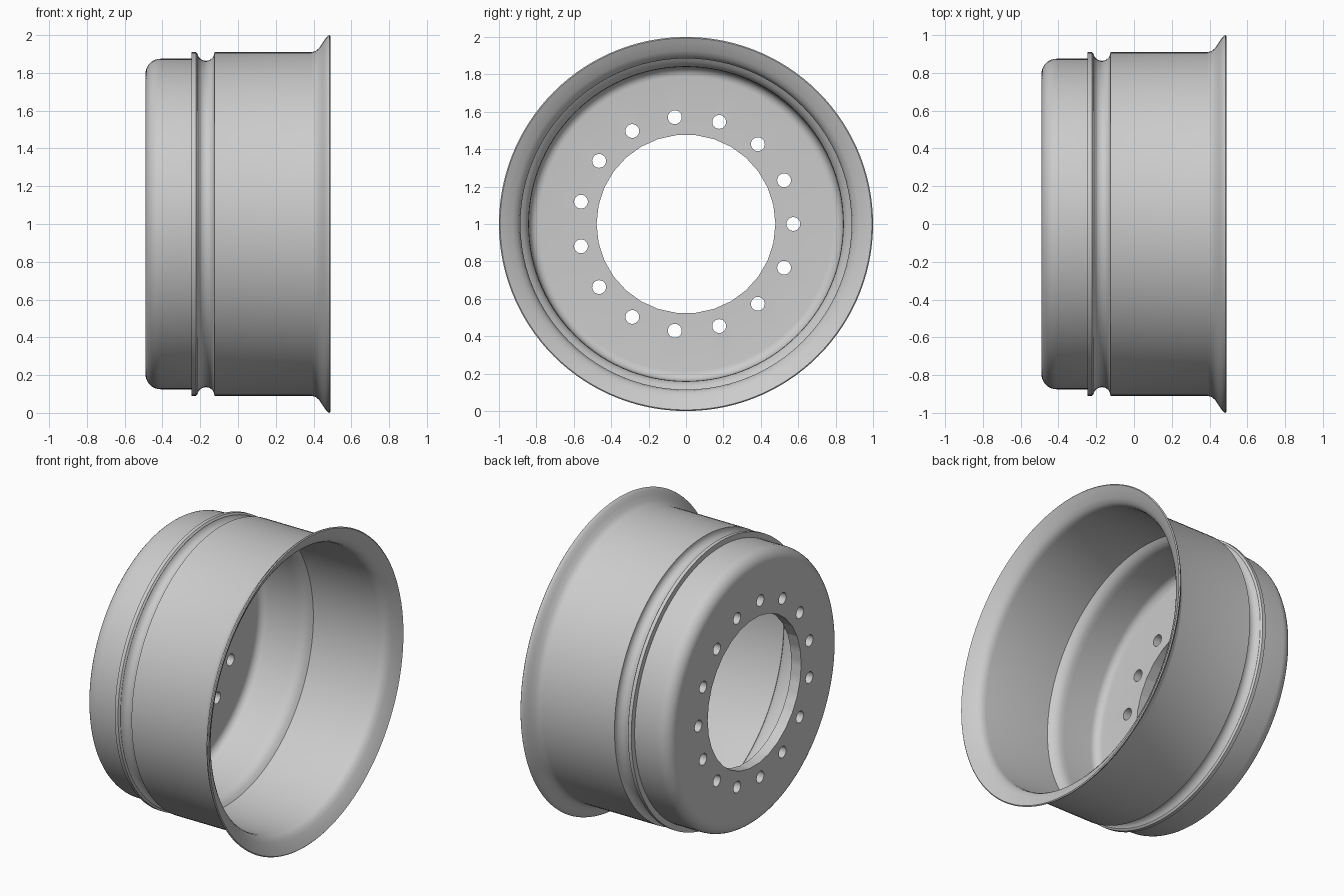
import bpy, math
from mathutils import Matrix

if "Cube" in bpy.data.objects:
    bpy.data.objects.remove(bpy.data.objects["Cube"])

SEGS, HOLES, AXIS_Z = 120, 15, 1.0

steel = bpy.data.materials.new("plain grey steel")
steel.diffuse_color = (0.6, 0.6, 0.6, 1)
steel.use_nodes = True
steel.node_tree.nodes["Principled BSDF"].inputs["Base Color"].default_value = steel.diffuse_color


def arc(cx, cr, rad, a0, a1, n):
    """Points (x, radius) along an arc of the cross-section."""
    return [(cx + rad * math.cos(math.radians(a0 + (a1 - a0) * i / n)),
             cr + rad * math.sin(math.radians(a0 + (a1 - a0) * i / n))) for i in range(n + 1)]


def lathe(name, profile, segs):
    """Revolve a closed (x, radius) cross-section about the wheel axis."""
    n = len(profile)
    verts, faces = [], []
    for s in range(segs):
        a = 2 * math.pi * s / segs
        verts += [(x, r * math.cos(a), AXIS_Z + r * math.sin(a)) for x, r in profile]
        t = (s + 1) % segs
        for i in range(n):
            j = (i + 1) % n
            faces.append((s * n + i, s * n + j, t * n + j, t * n + i))
    mesh = bpy.data.meshes.new(name)
    mesh.from_pydata(verts, [], faces)
    obj = bpy.data.objects.new(name, mesh)
    bpy.context.collection.objects.link(obj)
    bpy.context.view_layer.objects.active = obj
    obj.select_set(True)
    bpy.ops.object.mode_set(mode='EDIT')
    bpy.ops.mesh.select_all(action='SELECT')
    bpy.ops.mesh.normals_make_consistent(inside=False)
    bpy.ops.object.mode_set(mode='OBJECT')
    return obj


# Wheel rim: outer skin from hub face to flange, then back along the inside
outer = [(-0.49, 0.40)] + arc(-0.41, 0.795, 0.08, 180, 90, 8)
outer += [(-0.245, 0.875), (-0.245, 0.91), (-0.222, 0.91), (-0.213, 0.898)]
outer += arc(-0.17, 0.91, 0.046, 200, 340, 10)
outer += [(-0.125, 0.91), (0.39, 0.91), (0.41, 0.915), (0.43, 0.932), (0.45, 0.962),
          (0.465, 0.985), (0.478, 0.998), (0.484, 1.0)]
inner = [(0.489, 0.994), (0.475, 0.965), (0.452, 0.925), (0.435, 0.902), (0.415, 0.89),
         (0.39, 0.885), (-0.08, 0.885), (-0.095, 0.866), (-0.115, 0.85), (-0.14, 0.842),
         (-0.17, 0.84)] + arc(-0.37, 0.788, 0.05, 90, 180, 6) + [(-0.42, 0.40)]
rim = lathe("wheel_rim", outer + inner, SEGS)
rim.data.materials.append(steel)


# Cut the faceted centre bore and the ring of bolt holes
def cut(sides, radius, y, z):
    bpy.ops.mesh.primitive_cylinder_add(vertices=sides, radius=radius, depth=0.3,
                                        location=(-0.455, y, z), rotation=(0, math.pi / 2, 0))
    tool = bpy.context.object
    tool.name = "hole_cutter"
    tool.data.materials.append(steel)
    return tool


cutters = [cut(30, 0.478, 0, AXIS_Z)]
for i in range(HOLES):
    a = 2 * math.pi * i / HOLES
    cutters.append(cut(24, 0.037, 0.574 * math.cos(a), AXIS_Z + 0.574 * math.sin(a)))

for tool in cutters:
    bpy.ops.object.select_all(action='DESELECT')
    rim.select_set(True)
    bpy.context.view_layer.objects.active = rim
    mod = rim.modifiers.new("cut", 'BOOLEAN')
    mod.operation, mod.solver, mod.object = 'DIFFERENCE', 'EXACT', tool
    bpy.ops.object.modifier_apply(modifier=mod.name)
    bpy.data.objects.remove(tool, do_unlink=True)

# Smooth shading with crisp edges
bpy.ops.object.select_all(action='DESELECT')
rim.select_set(True)
bpy.context.view_layer.objects.active = rim
bpy.ops.object.shade_smooth_by_angle(angle=math.radians(30))
